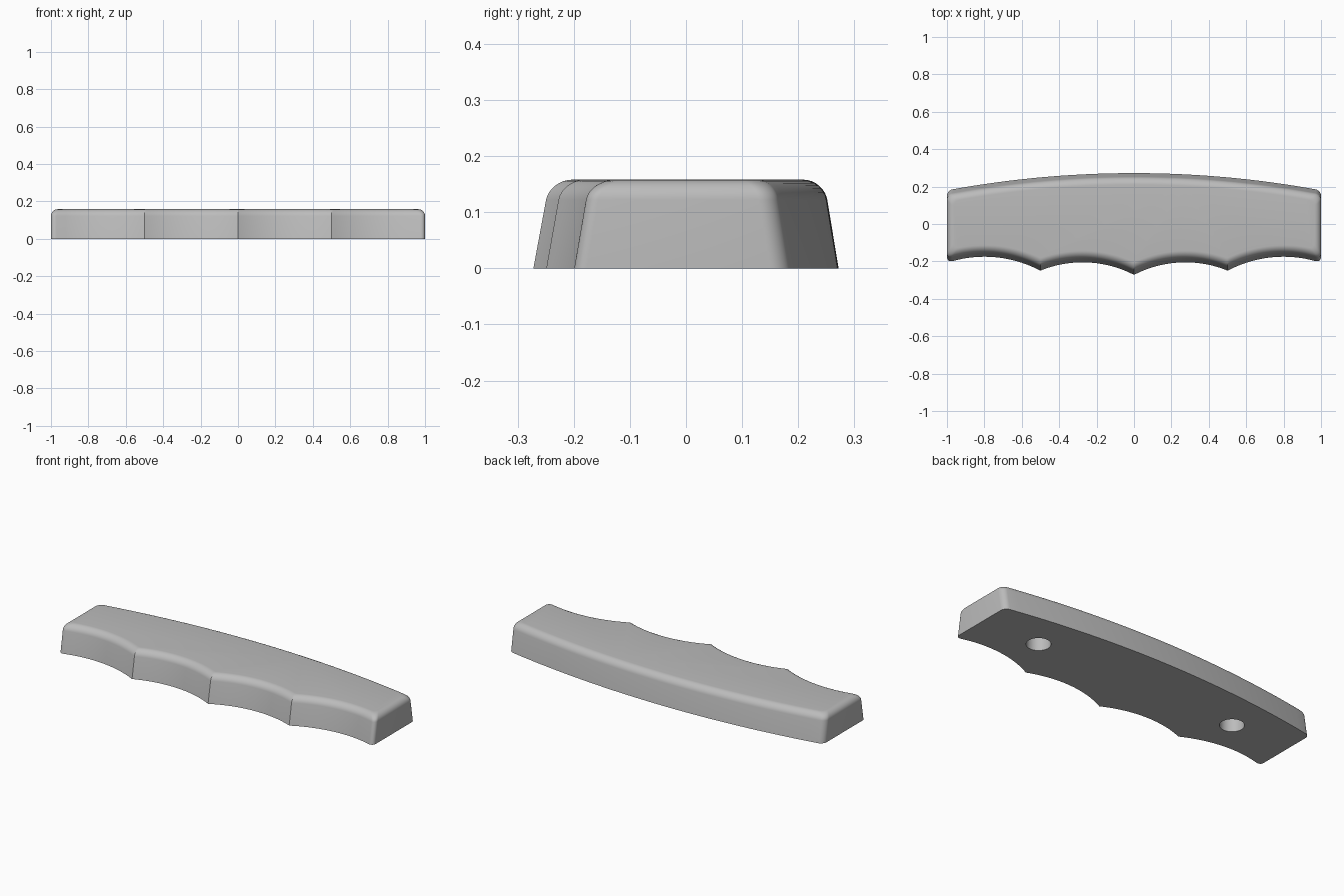
import bpy, bmesh, math

if "Cube" in bpy.data.objects:
    bpy.data.objects.remove(bpy.data.objects["Cube"])

H, FILLET, CORNER, DRAFT = 0.158, 0.036, 0.03, 0.165
# finger scallops: centre x, apex y, radius
SCALLOPS = [(-0.8, -0.175, 0.6375), (-0.275, -0.205, 0.598),
            (0.275, -0.205, 0.598), (0.8, -0.175, 0.6375)]
BACK_Y, BACK_R = 0.272, 5.48


def front_y(x, d):
    return max(ay - r + math.sqrt(max(0, (r + d) ** 2 - (x - cx) ** 2))
               for cx, ay, r in SCALLOPS)


def back_y(x, d):
    return BACK_Y - BACK_R + math.sqrt((BACK_R - d) ** 2 - x * x)


def outline(d, e):
    """Plan outline, sides moved in by d and ends moved in by e."""
    inner = 1 - e - CORNER
    angles = [math.pi / 2 * i / 8 for i in range(9)]
    end = [(inner + CORNER * math.sin(a), CORNER * (1 - math.cos(a))) for a in angles]
    cols = [(-x, p) for x, p in reversed(end)]
    cols += [(-0.92 + 1.84 * i / 184, 0) for i in range(185)]
    cols += end
    front = [(x, front_y(x, d) + p) for x, p in cols]
    back = [(x, back_y(x, d) - p) for x, p in reversed(cols)]
    return front + back


# grip body: drafted walls, then a rounded top edge
levels = [(0, 0, 0)]
for i in range(9):
    a = math.pi / 2 * i / 8
    z = H - FILLET + FILLET * math.sin(a)
    inset = FILLET * (1 - math.cos(a))
    levels.append((z, DRAFT * z + inset, inset))

bm = bmesh.new()
rings = [[bm.verts.new((x, y, z)) for x, y in outline(d, e)] for z, d, e in levels]
n = len(rings[0])
for lo, hi in zip(rings, rings[1:]):
    for i in range(n):
        j = (i + 1) % n
        bm.faces.new((lo[i], lo[j], hi[j], hi[i]))
bm.faces.new(rings[-1])
bm.faces.new(list(reversed(rings[0])))
bmesh.ops.recalc_face_normals(bm, faces=bm.faces)
mesh = bpy.data.meshes.new("grip_body")
bm.to_mesh(mesh)
bm.free()
grip = bpy.data.objects.new("grip_body", mesh)
bpy.context.collection.objects.link(grip)

grey = bpy.data.materials.new("light grey")
grey.diffuse_color = (0.5, 0.5, 0.5, 1)
grey.use_nodes = True
grey.node_tree.nodes["Principled BSDF"].inputs["Base Color"].default_value = grey.diffuse_color
mesh.materials.append(grey)

# two blind screw holes in the underside
for x in (-0.635, 0.635):
    bpy.ops.mesh.primitive_cylinder_add(vertices=48, radius=0.063, depth=0.22,
                                        location=(x, 0.01, 0))
    cutter = bpy.context.object
    cutter.name = "hole_cutter"
    cutter.hide_render = True
    cutter.data.materials.append(grey)
    bpy.context.view_layer.objects.active = grip
    mod = grip.modifiers.new("screw_hole", 'BOOLEAN')
    mod.operation, mod.solver, mod.object = 'DIFFERENCE', 'EXACT', cutter
    bpy.ops.object.modifier_apply(modifier=mod.name)
    bpy.data.objects.remove(cutter)

grip.select_set(True)
bpy.context.view_layer.objects.active = grip
bpy.ops.object.shade_smooth_by_angle(angle=math.radians(30))
